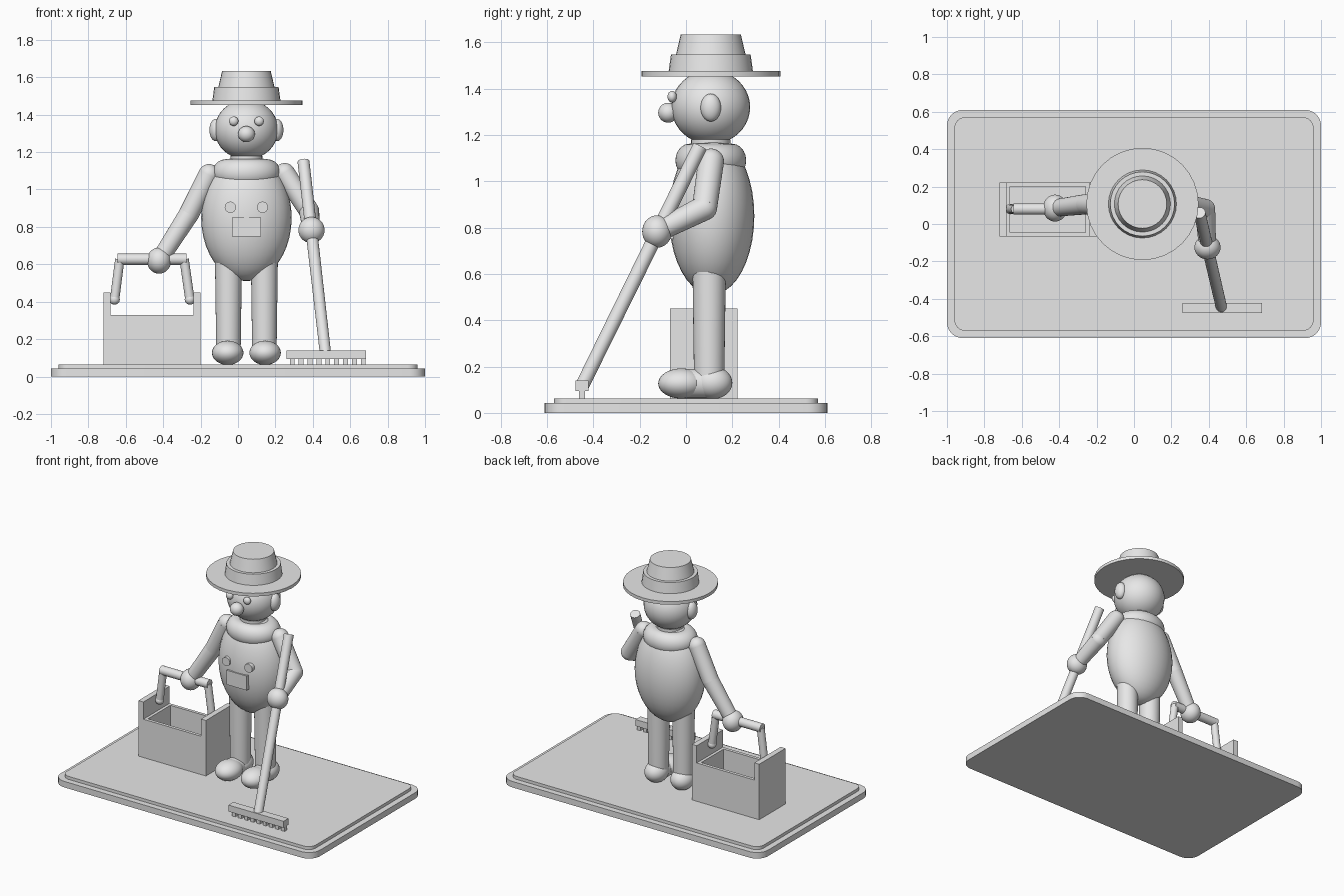
import bpy, bmesh, math
from mathutils import Vector

if "Cube" in bpy.data.objects:
    bpy.data.objects.remove(bpy.data.objects["Cube"], do_unlink=True)

GREY = (0.8, 0.8, 0.8, 1)
mat = bpy.data.materials.new("plain grey")
mat.use_nodes = True
mat.diffuse_color = GREY
mat.node_tree.nodes["Principled BSDF"].inputs["Base Color"].default_value = GREY

CX, CY = 0.045, 0.107  # axis of the figure


def finish(name, smooth=True):
    ob = bpy.context.object
    ob.name = name
    ob.data.materials.clear()
    ob.data.materials.append(mat)
    if smooth:
        bpy.ops.object.shade_smooth_by_angle(angle=math.radians(40))
    return ob


def ball(name, centre, radii):
    bpy.ops.mesh.primitive_uv_sphere_add(segments=32, ring_count=20, location=centre)
    bpy.context.object.scale = radii
    bpy.ops.object.transform_apply(location=False, rotation=False)
    return finish(name)


def rod(name, a, b, r1, r2=None):
    a, b = Vector(a), Vector(b)
    d = b - a
    bpy.ops.mesh.primitive_cone_add(vertices=32, radius1=r1, radius2=r1 if r2 is None else r2,
                                    depth=d.length, location=(a + b) / 2)
    bpy.context.object.rotation_euler = d.to_track_quat('Z', 'Y').to_euler()
    return finish(name)


def box(name, lo, hi):
    lo, hi = Vector(lo), Vector(hi)
    bpy.ops.mesh.primitive_cube_add(size=1, location=(lo + hi) / 2)
    bpy.context.object.scale = hi - lo
    bpy.ops.object.transform_apply(location=False, rotation=False)
    return finish(name, False)


def from_bmesh(name, bm):
    me = bpy.data.meshes.new(name)
    bm.to_mesh(me)
    bm.free()
    ob = bpy.data.objects.new(name, me)
    bpy.context.collection.objects.link(ob)
    bpy.ops.object.select_all(action='DESELECT')
    bpy.context.view_layer.objects.active = ob
    ob.select_set(True)
    return finish(name)


def slab(name, hx, hy, z0, z1, r):
    """Flat plate with rounded corners."""
    bm = bmesh.new()
    vs = []
    for q, (sx, sy) in enumerate([(1, 1), (-1, 1), (-1, -1), (1, -1)]):
        for k in range(9):
            t = math.pi / 2 * (q + k / 8)
            vs.append(bm.verts.new((sx * (hx - r) + r * math.cos(t),
                                    sy * (hy - r) + r * math.sin(t), z0)))
    f = bm.faces.new(vs)
    top = bmesh.ops.extrude_face_region(bm, geom=[f])["geom"]
    bmesh.ops.translate(bm, vec=(0, 0, z1 - z0),
                        verts=[v for v in top if isinstance(v, bmesh.types.BMVert)])
    bmesh.ops.recalc_face_normals(bm, faces=bm.faces)
    return from_bmesh(name, bm)


# Base
slab("base_lower", 1, 0.61, 0, 0.042, 0.085)
slab("base_upper", 0.96, 0.57, 0.042, 0.063, 0.055)

# Hat
rod("hat_brim", (CX, CY, 1.453), (CX, CY, 1.475), 0.3)
rod("hat_band", (CX, CY, 1.475), (CX, CY, 1.548), 0.182, 0.172)
rod("hat_crown", (CX, CY, 1.548), (CX, CY, 1.633), 0.15, 0.13)

# Head
ball("head", (CX, CY, 1.32), (0.17, 0.17, 0.16))
ball("nose", (CX, -0.077, 1.296), (0.045, 0.043, 0.043))
for side, s in (("right", -1), ("left", 1)):
    ball(side + "_eye", (CX + s * 0.068, -0.06, 1.365), (0.025, 0.02, 0.025))
    ball(side + "_ear", (CX + s * 0.163, CY, 1.318), (0.035, 0.044, 0.06))

# Torso with rounded shoulder ring
ball("torso", (CX, CY + 0.004, 0.85), (0.242, 0.184, 0.34))
bpy.ops.mesh.primitive_torus_add(location=(CX, CY, 1.09), major_segments=48, minor_segments=20,
                                 major_radius=0.11, minor_radius=0.072)
bpy.context.object.scale = (1, 0.84, 1)
finish("shoulder_ring")
rod("neck", (CX, CY, 1.05), (CX, CY, 1.18), 0.085)

# Front pocket and buttons
box("pocket", (CX - 0.078, -0.08, 0.75), (CX + 0.078, -0.03, 0.85))
for side, s in (("right", -1), ("left", 1)):
    x = CX + s * 0.086
    rod(side + "_button", (x, -0.03, 0.905), (x, -0.075, 0.905), 0.03)

# Legs and shoes
for side, s in (("right", -1), ("left", 1)):
    x = CX + s * 0.096
    rod(side + "_leg", (x, 0.1, 0.12), (x, 0.1, 0.62), 0.065, 0.072)
    xs = CX + s * 0.1
    ball(side + "_toe", (xs, -0.02, 0.127), (0.084, 0.1, 0.065))
    ball(side + "_heel", (xs, 0.115, 0.13), (0.075, 0.085, 0.07))
    rod(side + "_instep", (xs, -0.02, 0.126), (xs, 0.115, 0.126), 0.063)


# Arms: upper arm, elbow, forearm and hand
def arm(side, shoulder, elbow, hand, r, radii):
    ball(side + "_shoulder", shoulder, (r + 0.002,) * 3)
    rod(side + "_upper_arm", shoulder, elbow, r + 0.002, r)
    ball(side + "_elbow", elbow, (r,) * 3)
    rod(side + "_forearm", elbow, hand, r, r - 0.008)
    ball(side + "_hand", hand, radii)


arm("right", (-0.155, 0.1, 1.08), (-0.262, 0.105, 0.87), (-0.422, 0.085, 0.62), 0.054,
    (0.065, 0.072, 0.07))
arm("left", (0.25, 0.108, 1.085), (0.38, 0.08, 0.885), (0.393, -0.125, 0.783), 0.054,
    (0.07, 0.064, 0.07))

# Rake
rod("rake_handle", (0.468, -0.447, 0.12), (0.35, 0.06, 1.15), 0.03, 0.032)
box("rake_head", (0.26, -0.477, 0.095), (0.685, -0.422, 0.14))
for i in range(9):
    x = 0.29 + i * 0.0475
    box(f"rake_tooth_{i + 1}", (x - 0.013, -0.462, 0.06), (x + 0.013, -0.437, 0.097))

# Toolbox: open tray with two raised ends
X0, X1, Y0, Y1 = -0.72, -0.2, -0.068, 0.222
box("toolbox_floor", (X0, Y0, 0.06), (X1, Y1, 0.1))
box("toolbox_front", (X0, Y0, 0.06), (X1, Y0 + 0.022, 0.33))
box("toolbox_back", (X0, Y1 - 0.022, 0.06), (X1, Y1, 0.33))
for side, xa, sx in (("right", X0, 1), ("left", X1, -1)):
    for part, w, z in (("end", 0.038, 0.45), ("lining", 0.058, 0.33)):
        xb = xa + sx * w
        box(f"toolbox_{side}_{part}", (min(xa, xb), Y0, 0.06), (max(xa, xb), Y1, z))

# Toolbox handle
HY, HZ = 0.08, 0.627
rod("handle_grip", (-0.645, HY, HZ), (-0.275, HY, HZ), 0.03)
for side, xb, xt in (("right", -0.66, -0.632), ("left", -0.257, -0.288)):
    rod(f"handle_{side}_post", (xb, HY, 0.41), (xt, HY, HZ), 0.025)
    ball(f"handle_{side}_pivot", (xb, HY, 0.412), (0.028,) * 3)
